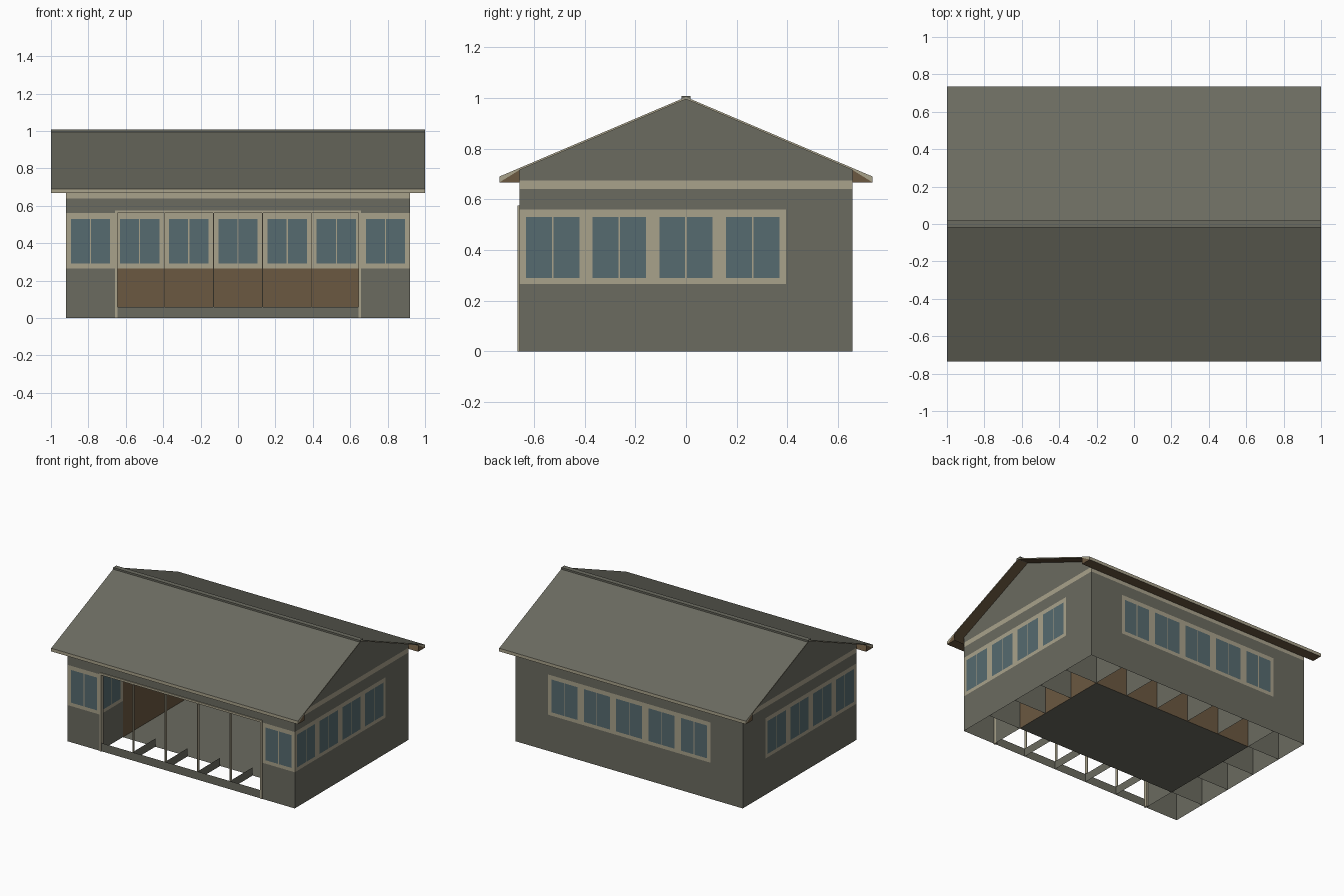
import bpy
from mathutils import Vector

if "Cube" in bpy.data.objects:
    bpy.data.objects.remove(bpy.data.objects["Cube"])

M = 0.263                      # wall module width
X, Y = 3.5 * M, 2.5 * M        # outer half sizes
IX, IY = 2.5 * M, 1.5 * M      # inner room half sizes
SILL, HEAD, TOP, KERB = 0.265, 0.56, 0.675, 0.06


def srgb(h):
    c = [int(h[i:i + 2], 16) / 255 for i in (0, 2, 4)]
    return [v / 12.92 if v <= 0.04045 else ((v + 0.055) / 1.055) ** 2.4 for v in c] + [1]


MATS = []
for label, colour in (("grey", "6b6b60"), ("cream", "a9a28b"), ("brown", "6b5841"), ("glass", "566b70")):
    m = bpy.data.materials.new(label)
    m.diffuse_color = srgb(colour)
    m.use_nodes = True
    m.node_tree.nodes["Principled BSDF"].inputs["Base Color"].default_value = m.diffuse_color
    MATS.append(m)
GREY, CREAM, BROWN, GLASS = range(4)


def mesh(name, verts, faces, colours):
    me = bpy.data.meshes.new(name)
    me.from_pydata([tuple(v) for v in verts], [], faces)
    for m in MATS:
        me.materials.append(m)
    for p, c in zip(me.polygons, colours):
        p.material_index = c
    ob = bpy.data.objects.new(name, me)
    bpy.context.collection.objects.link(ob)
    return ob


def box(name, lo, hi, colour):
    v = [(x, y, z) for x in (lo[0], hi[0]) for y in (lo[1], hi[1]) for z in (lo[2], hi[2])]
    f = [(0, 1, 3, 2), (4, 6, 7, 5), (0, 4, 5, 1), (2, 3, 7, 6), (0, 2, 6, 4), (1, 5, 7, 3)]
    return mesh(name, v, f, [colour] * 6)


def wall(name, a, b, windows=(), opening=(), base=GREY, top=TOP):
    """Modular wall from a to b, with window bands and open modules."""
    a, b = Vector(a), Vector(b)
    count = round((b - a).length / M)
    d = (b - a) / count
    levels = [z for z in (0, KERB, SILL, 0.29, 0.53, HEAD, 0.64, TOP) if z <= top]
    cuts = (0, 0.1, 0.488, 0.512, 0.9, 1)
    verts, faces, cols = [], [], []
    for i in range(count):
        for j in range(5):
            for z0, z1 in zip(levels, levels[1:]):
                mid = (z0 + z1) / 2
                if i in opening and KERB < mid < HEAD:
                    continue
                col = base
                if mid > 0.64:
                    col = CREAM
                elif i in windows and SILL < mid < HEAD:
                    col = GLASS if 0.29 < mid < 0.53 and j in (1, 3) else CREAM
                p, q = a + d * (i + cuts[j]), a + d * (i + cuts[j + 1])
                n = len(verts)
                verts += [(p.x, p.y, z0), (q.x, q.y, z0), (q.x, q.y, z1), (p.x, p.y, z1)]
                faces.append((n, n + 1, n + 2, n + 3))
                cols.append(col)
    return mesh(name, verts, faces, cols)


# Outer walls
wall("front_wall", (-X, -Y), (X, -Y), (0, 6), range(1, 6))
wall("back_wall", (X, Y), (-X, Y), range(1, 6))
wall("right_wall", (X, -Y), (X, Y), range(4))
wall("left_wall", (-X, -Y), (-X, Y), range(4))

# Inner room: floor, brown side walls and windowed rear wall
mesh("floor", [(-IX, -IY, 0), (IX, -IY, 0), (IX, IY, 0), (-IX, IY, 0)], [(0, 1, 2, 3)], [GREY])
wall("inner_rear_wall", (-IX, IY), (IX, IY), range(5), base=BROWN, top=0.64)

for s, side in ((1, "right"), (-1, "left")):
    wall(side + "_inner_wall", (s * IX, -IY), (s * IX, IY), base=BROWN, top=0.64)
    wall(side + "_porch_end_wall", (s * IX, -Y), (s * IX, -IY), (0,), top=0.64)
    wall(side + "_rear_partition", (s * IX, IY), (s * IX, Y), top=0.64)
    for k in range(4):
        y = -IY + k * M
        wall(side + "_partition", (s * IX, y), (s * X, y), top=0.64)
    # Gable triangle
    mesh(side + "_gable", [(s * X, -Y, TOP), (s * X, Y, TOP), (s * X, Y, 0.715),
                           (s * X, 0, 0.995), (s * X, -Y, 0.715)], [(0, 1, 2, 3, 4)], [GREY])
    # Opening frame upright
    x = s * (IX - 0.006)
    box(side + "_frame_post", (x - 0.007, -Y - 0.006, 0), (x + 0.007, -Y + 0.02, 0.575), CREAM)
box("frame_head", (-IX, -Y - 0.006, HEAD), (IX, -Y + 0.02, 0.575), CREAM)

# Rear partitions, low porch joists and thin porch mullions
for k in range(1, 5):
    x = -IX + k * M
    wall("rear_partition", (x, IY), (x, Y), top=0.64)
    wall("porch_joist", (x, -Y), (x, -IY), top=KERB)
    box("porch_mullion", (x - 0.002, -Y, KERB), (x + 0.002, -Y + 0.022, HEAD), CREAM)

# Roof slopes with brown undersides, fascias and soffits
EY, EZ, RZ, T = 0.735, 0.69, 1.003, 0.008
for s, side in ((-1, "front"), (1, "back")):
    prof = [(0, RZ), (s * EY, EZ), (s * EY, EZ - T), (0, RZ - T)]
    verts = [(x, y, z) for x in (-1, 1) for y, z in prof]
    mesh(side + "_roof", verts, [(0, 1, 5, 4), (1, 2, 6, 5), (2, 3, 7, 6), (0, 3, 2, 1), (4, 5, 6, 7)],
         [GREY, CREAM, BROWN, CREAM, CREAM])
    # Eave: fascia, soffit and end caps split on the diagonal
    prof = [(s * EY, EZ), (s * EY, 0.667), (s * Y, 0.667), (s * Y, 0.715)]
    verts = [(x, y, z) for x in (-1, 1) for y, z in prof]
    mesh(side + "_eave", verts, [(0, 1, 5, 4), (1, 2, 6, 5), (0, 1, 3), (4, 5, 7), (1, 2, 3), (5, 6, 7)],
         [CREAM, BROWN, CREAM, CREAM, BROWN, BROWN])
box("ridge_cap", (-1, -0.018, 0.994), (1, 0.018, 1.008), GREY)
